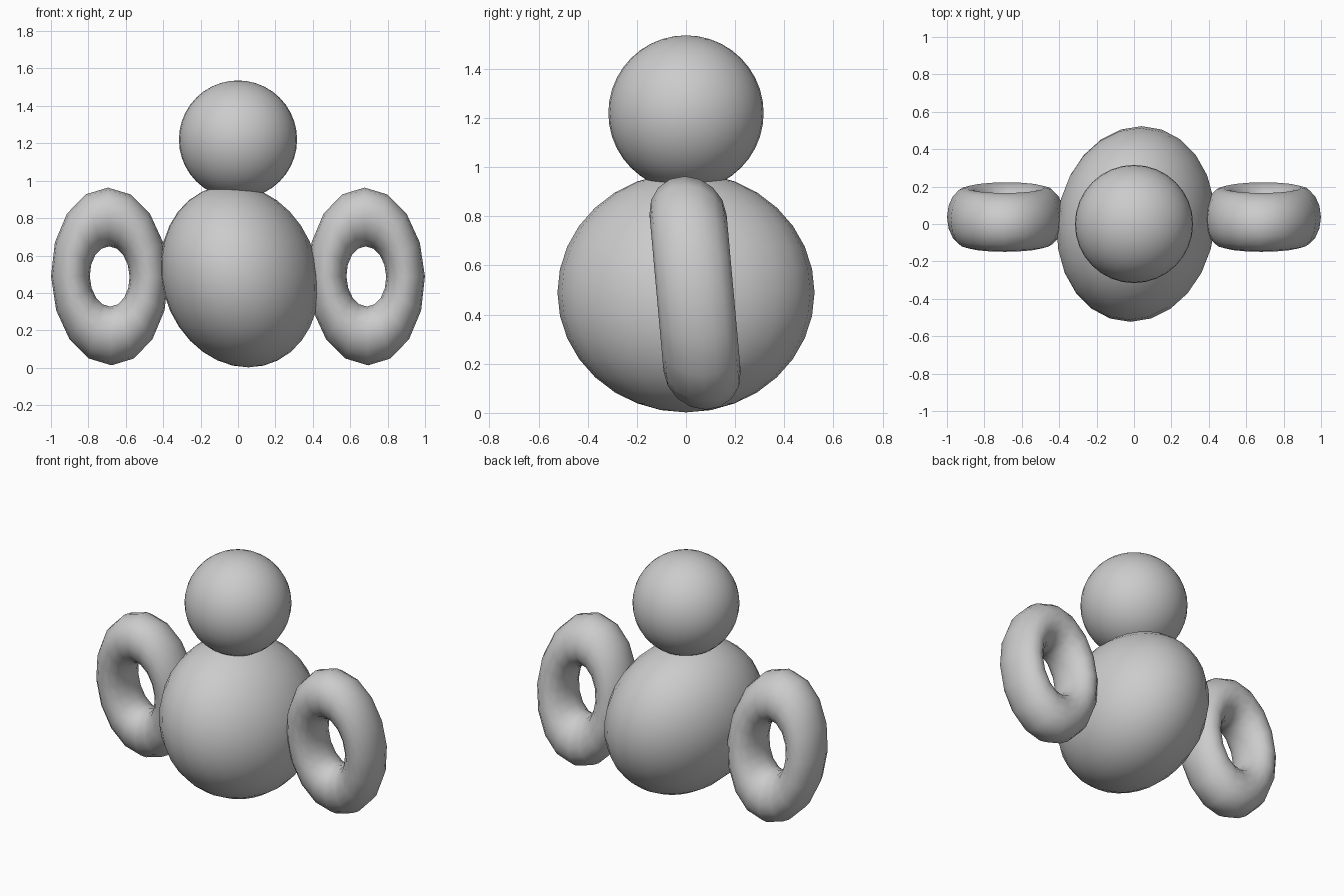
import bpy
from mathutils import Matrix

if "Cube" in bpy.data.objects:
    bpy.data.objects.remove(bpy.data.objects["Cube"])


def finish(name, cols, centre):
    """Bake an affine shape (three axis columns) into the mesh, then place it."""
    ob = bpy.context.object
    ob.name = name
    ob.data.transform(Matrix(cols).transposed().to_4x4())
    ob.location = centre
    bpy.ops.object.shade_smooth()
    return ob


# Head: plain ball
bpy.ops.mesh.primitive_uv_sphere_add(segments=32, ring_count=20, radius=0.316)
finish("head", ((1, 0, 0), (0, 1, 0), (0, 0, 1)), (0, 0, 1.22))

# Body: slightly leaning ellipsoid
bpy.ops.mesh.primitive_uv_sphere_add(segments=24, ring_count=16, radius=1)
finish("body", ((0.422, 0, 0), (0.03, 0.523, 0), (-0.045, 0, 0.488)),
       (0.01, 0, 0.49))

# Side rings: narrow upright tori leaning forward at the top
for side, name in ((-1, "left_ring"), (1, "right_ring")):
    bpy.ops.mesh.primitive_torus_add(major_segments=16, minor_segments=16,
                                     major_radius=0.318, minor_radius=0.157)
    finish(name, ((0.66, 0, 0), (-0.02, -0.09, 1), (0, -1, 0)),
           (side * 0.686, 0.037, 0.488))
